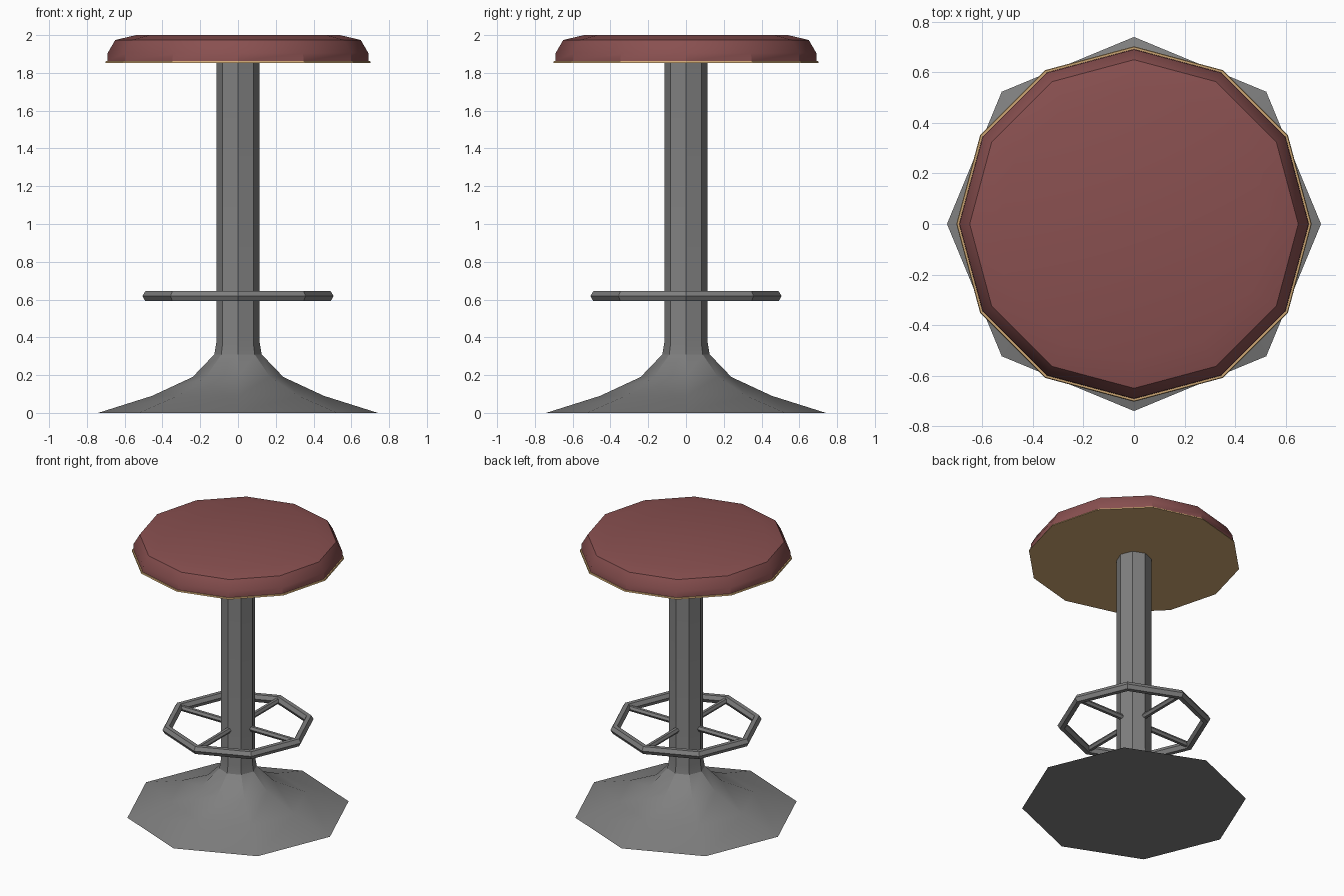
import bpy, math
from mathutils import Vector

if "Cube" in bpy.data.objects:
    bpy.data.objects.remove(bpy.data.objects["Cube"])


def material(name, rgb):
    m = bpy.data.materials.new(name)
    m.diffuse_color = (*rgb, 1.0)
    m.use_nodes = True
    m.node_tree.nodes["Principled BSDF"].inputs["Base Color"].default_value = m.diffuse_color
    return m


STEEL = material("grey steel", (0.215, 0.215, 0.215))
RED = material("dark red leather", (0.25, 0.08, 0.08))
TAN = material("tan trim", (0.65, 0.41, 0.18))


def finish(obj, name, mat):
    obj.name = name
    obj.data.materials.clear()
    obj.data.materials.append(mat)
    bpy.ops.object.select_all(action='DESELECT')
    obj.select_set(True)
    bpy.context.view_layer.objects.active = obj
    bpy.ops.object.shade_smooth_by_angle(angle=math.radians(28))
    return obj


def lathe(name, profile, sides, mat):
    """Closed solid of revolution from (radius, z) points, bottom to top."""
    verts, faces = [], []
    for r, z in profile:
        for i in range(sides):
            a = 2 * math.pi * i / sides
            verts.append((r * math.cos(a), r * math.sin(a), z))
    for j in range(len(profile) - 1):
        for i in range(sides):
            k = (i + 1) % sides
            faces.append((j * sides + i, j * sides + k,
                          (j + 1) * sides + k, (j + 1) * sides + i))
    faces.append(tuple(reversed(range(sides))))
    last = (len(profile) - 1) * sides
    faces.append(tuple(range(last, last + sides)))
    mesh = bpy.data.meshes.new(name)
    mesh.from_pydata(verts, [], faces)
    obj = bpy.data.objects.new(name, mesh)
    bpy.context.collection.objects.link(obj)
    return finish(obj, name, mat)


# Flared octagonal base running up into the column
lathe("base_and_column",
      [(0.74, 0), (0.455, 0.09), (0.24, 0.19), (0.125, 0.31),
       (0.115, 0.37), (0.115, 1.856)], 8, STEEL)

# Twelve-sided seat: tan underside board and padded cushion
lathe("seat_underside", [(0.703, 1.853), (0.70, 1.862)], 12, TAN)
lathe("seat_cushion",
      [(0.692, 1.862), (0.69, 1.905), (0.65, 1.974), (0.54, 2.0)], 12, RED)

# Foot ring: octagon of hexagonal tube
RING_Z = 0.618
bpy.ops.mesh.primitive_torus_add(major_segments=8, minor_segments=6,
                                 major_radius=0.475, minor_radius=0.031,
                                 location=(0, 0, RING_Z))
finish(bpy.context.object, "foot_ring", STEEL)

# Four spokes from the column to the ring corners
for i in range(4):
    a = i * math.pi / 2
    d = Vector((math.cos(a), math.sin(a), 0))
    inner, outer = 0.10, 0.47
    bpy.ops.mesh.primitive_cylinder_add(
        vertices=6, radius=0.02, depth=outer - inner,
        location=d * (inner + outer) / 2 + Vector((0, 0, RING_Z)),
        rotation=(0, math.pi / 2, a))
    finish(bpy.context.object, "foot_ring_spoke_%d" % (i + 1), STEEL)
